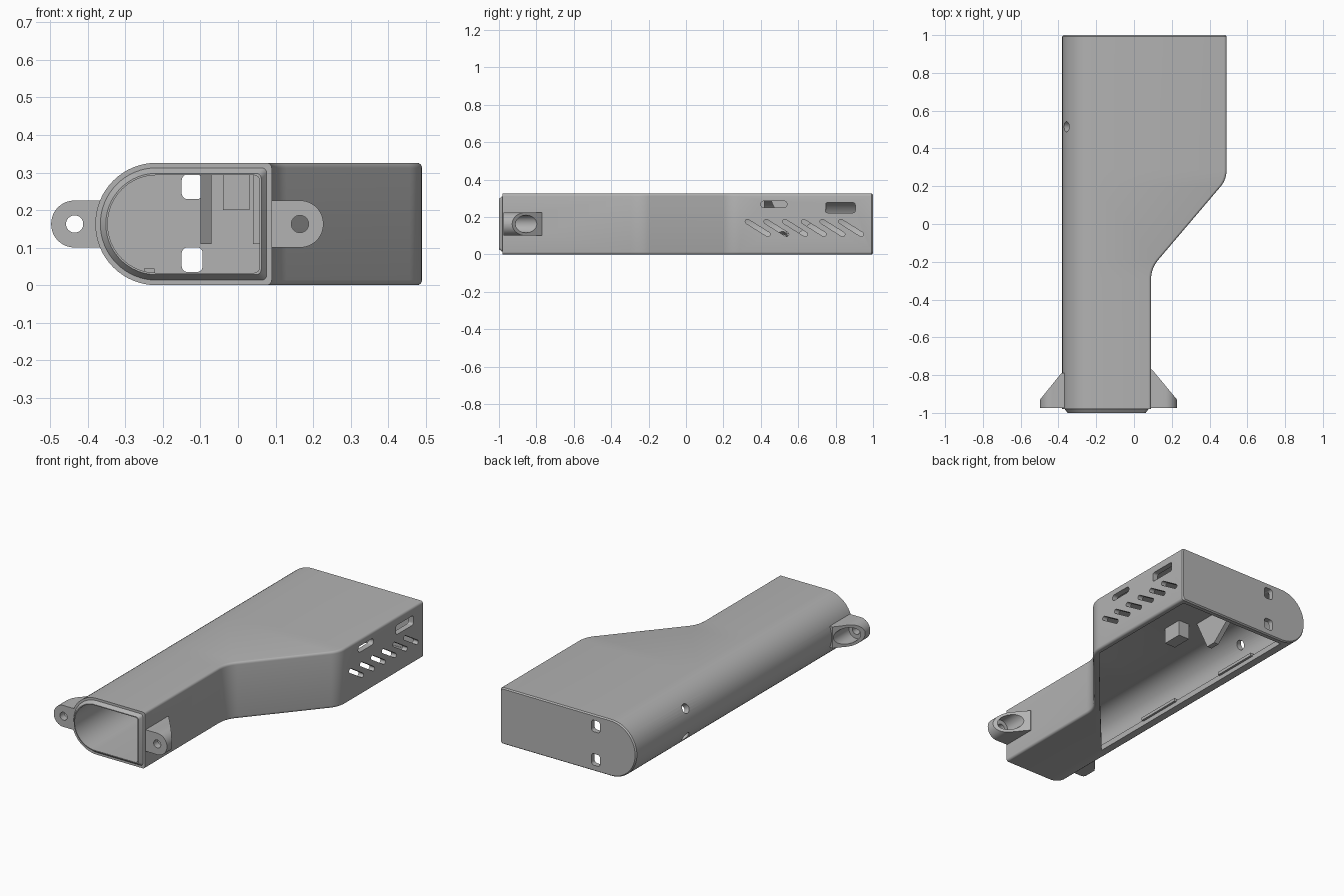
import bpy, bmesh, math
from mathutils import Vector, Matrix

if "Cube" in bpy.data.objects:
    bpy.data.objects.remove(bpy.data.objects["Cube"])

grey = bpy.data.materials.new("warm_grey_plastic")
grey.diffuse_color = (0.45, 0.45, 0.45, 1)
grey.use_nodes = True
grey.node_tree.nodes["Principled BSDF"].inputs["Base Color"].default_value = grey.diffuse_color
MID = 0.163  # half height of the housing


def finish(name, bm):
    bmesh.ops.recalc_face_normals(bm, faces=bm.faces)
    me = bpy.data.meshes.new(name)
    bm.to_mesh(me)
    bm.free()
    me.materials.append(grey)
    ob = bpy.data.objects.new(name, me)
    bpy.context.collection.objects.link(ob)
    return ob


def loft(name, rings):
    """Skin a list of equally long rings and cap both ends."""
    bm = bmesh.new()
    vs = [[bm.verts.new(p) for p in r] for r in rings]
    n = len(vs[0])
    for a, b in zip(vs, vs[1:]):
        for i in range(n):
            j = (i + 1) % n
            bm.faces.new((a[i], a[j], b[j], b[i]))
    bm.faces.new(vs[0])
    bm.faces.new(vs[-1])
    return finish(name, bm)


def prism(name, pts, axis, lo, hi):
    """Extrude a 2D outline along x (y,z), y (x,z) or z (x,y)."""
    put = {"x": lambda p, d: (d, p[0], p[1]),
           "y": lambda p, d: (p[0], d, p[1]),
           "z": lambda p, d: (p[0], p[1], d)}[axis]
    return loft(name, [[put(p, d) for p in pts] for d in (lo, hi)])


def rounded(cx, cy, w, h, r, angle=0, seg=6):
    """Rounded rectangle outline, optionally turned."""
    pts = []
    for k, (sx, sy) in enumerate(((1, 1), (-1, 1), (-1, -1), (1, -1))):
        for i in range(seg + 1):
            t = math.pi / 2 * (k + i / seg)
            pts.append((sx * (w / 2 - r) + r * math.cos(t), sy * (h / 2 - r) + r * math.sin(t)))
    c, s = math.cos(angle), math.sin(angle)
    return [(cx + x * c - y * s, cy + x * s + y * c) for x, y in pts]


def circle(cx, cy, r, n=32):
    return [(cx + r * math.cos(2 * math.pi * i / n), cy + r * math.sin(2 * math.pi * i / n)) for i in range(n)]


def boolean(ob, other, op="DIFFERENCE"):
    m = ob.modifiers.new("cut", "BOOLEAN")
    m.operation, m.object, m.solver = op, other, "EXACT"
    bpy.context.view_layer.objects.active = ob
    bpy.ops.object.modifier_apply(modifier=m.name)
    bpy.data.objects.remove(other)


def section(y, right, inset=0, fillet=0.014):
    """Cross-section: half-round left side, nearly square right side."""
    r = MID - inset
    x1 = right - inset
    pts = []
    for i in range(33):
        t = math.pi / 2 + math.pi * i / 32
        pts.append((-0.217 + r * math.cos(t), y, MID + r * math.sin(t)))
    for sgn, a0 in ((-1, -math.pi / 2), (1, 0)):
        for i in range(5):
            t = a0 + math.pi / 2 * i / 4
            pts.append((x1 - fillet + fillet * math.cos(t), y, MID + sgn * (r - fillet) + fillet * math.sin(t)))
    return pts


def bend(p0, p1, p2, d, n=8):
    """Smooth corner at p1, starting and ending d away from it."""
    p0, p1, p2 = Vector(p0), Vector(p1), Vector(p2)
    a, b = p1 + (p0 - p1).normalized() * d, p1 + (p2 - p1).normalized() * d
    return [a * (1 - t) ** 2 + p1 * 2 * t * (1 - t) + b * t * t for t in (i / n for i in range(n + 1))]


# right-hand edge of the housing in plan
P = [(0.09, -0.98), (0.09, -0.235), (0.49, 0.235), (0.49, 1.0)]
edge = [Vector(P[0])] + bend(P[0], P[1], P[2], 0.06) + bend(P[1], P[2], P[3], 0.05)

# outer housing with softened back edge and tapered front lip
body = loft("housing", [section(p.y, p.x) for p in edge]
            + [section(0.992, 0.49), section(1.0, 0.49, 0.006)])
lip = loft("lip", [section(-0.95, 0.09, 0.012), section(-0.978, 0.09, 0.012), section(-1.0, 0.09, 0.028)])
boolean(body, lip, "UNION")


def ear(side, tip, root, cx, back):
    """Screw ear: stadium outline trimmed to a wedge, with a counterbore."""
    r = 0.0625
    ob = prism("ear", rounded((cx + side * r + root) / 2, MID, abs(cx + side * r - root), 2 * r, r - 0.0005, 0, 12),
               "y", -0.975, -0.7)
    # square off the root end so it merges into the wall
    boolean(ob, prism("root_block", rounded((cx + root) / 2, MID, abs(cx - root), 2 * r - 0.001, 0.001, 0, 1),
                      "y", -0.975, -0.7), "UNION")
    wedge = [(tip + side * 0.01, -1.1), (tip + side * 0.01, -0.93), (tip, -0.93),
             (root + side * 0.02, back), (root - side * 0.05, back), (root - side * 0.05, -1.1)]
    boolean(ob, prism("wedge", wedge, "z", 0, 0.4), "INTERSECT")
    boolean(ob, prism("screw_hole", circle(cx, MID, 0.023), "y", -1.1, -0.5))
    bore = prism("counterbore", circle(cx, MID, 0.047), "y", -0.935, -0.5)
    return ob, bore


for args in ((-1, -0.498, -0.365, -0.435, -0.79), (1, 0.228, 0.075, 0.165, -0.77)):
    e, bore = ear(*args)
    boolean(e, bore)
    boolean(body, e, "UNION")

# hollow interior, open at the front
W = 0.033
inner = [section(-1.1, 0.09, W)] + [section(p.y, p.x, W) for p in edge[1:]] + [section(0.97, 0.49, W)]
boolean(body, loft("cavity", inner))

# underside opening with a slanted front edge
hatch = [(-0.235, 0.968), (0.458, 0.968), (0.458, 0.25), (0.057, -0.22), (-0.235, -0.555)]
boolean(body, prism("hatch", hatch, "z", -0.1, 0.08))

# ports and slanted vents in the right wall
boolean(body, prism("port", rounded(0.47, 0.268, 0.14, 0.036, 0.017), "x", 0.4, 0.6))
boolean(body, prism("port", rounded(0.825, 0.25, 0.16, 0.054, 0.012), "x", 0.4, 0.6))
for i in range(6):
    boolean(body, prism("vent", rounded(0.383 + 0.1 * i, 0.142, 0.152, 0.024, 0.0115, -0.56), "x", 0.4, 0.6))

# two cable slots in the back wall
for z in (0.068, 0.262):
    boolean(body, prism("slot", rounded(-0.122, z, 0.056, 0.066, 0.016), "y", 0.9, 1.1))

# paired radial holes in the round side
for s in (-1, 1):
    hole = prism("side_hole", circle(0, 0, 0.027), "x", -0.25, -0.1)
    hole.data.transform(Matrix.Translation((-0.217, 0.515, MID)) @ Matrix.Rotation(s * math.radians(30), 4, "Y"))
    boolean(body, hole)


def box(name, x0, x1, y0, y1, z0, z1):
    return prism(name, [(x0, y0), (x1, y0), (x1, y1), (x0, y1)], "z", z0, z1)


# inner mounts: hanging block, gusset bracket, side rail and hatch ledges
CEIL = 0.297
box("mount_block", -0.04, 0.03, 0.3, 0.42, 0.2, CEIL)
prism("gusset_bracket", [(0.45, CEIL), (0.75, CEIL), (0.75, 0.24), (0.6, 0.11), (0.54, 0.11)], "x", -0.1, -0.07)
box("side_rail", 0.04, 0.058, -0.3, -0.27, 0.11, CEIL)
for y in (-0.2, 0.45):
    box("hatch_ledge", -0.25, -0.222, y, y + 0.28, 0.027, 0.045)

for ob in bpy.context.scene.objects:
    bpy.ops.object.select_all(action="DESELECT")
    ob.select_set(True)
    bpy.context.view_layer.objects.active = ob
    bpy.ops.object.shade_smooth_by_angle(angle=math.radians(30))
